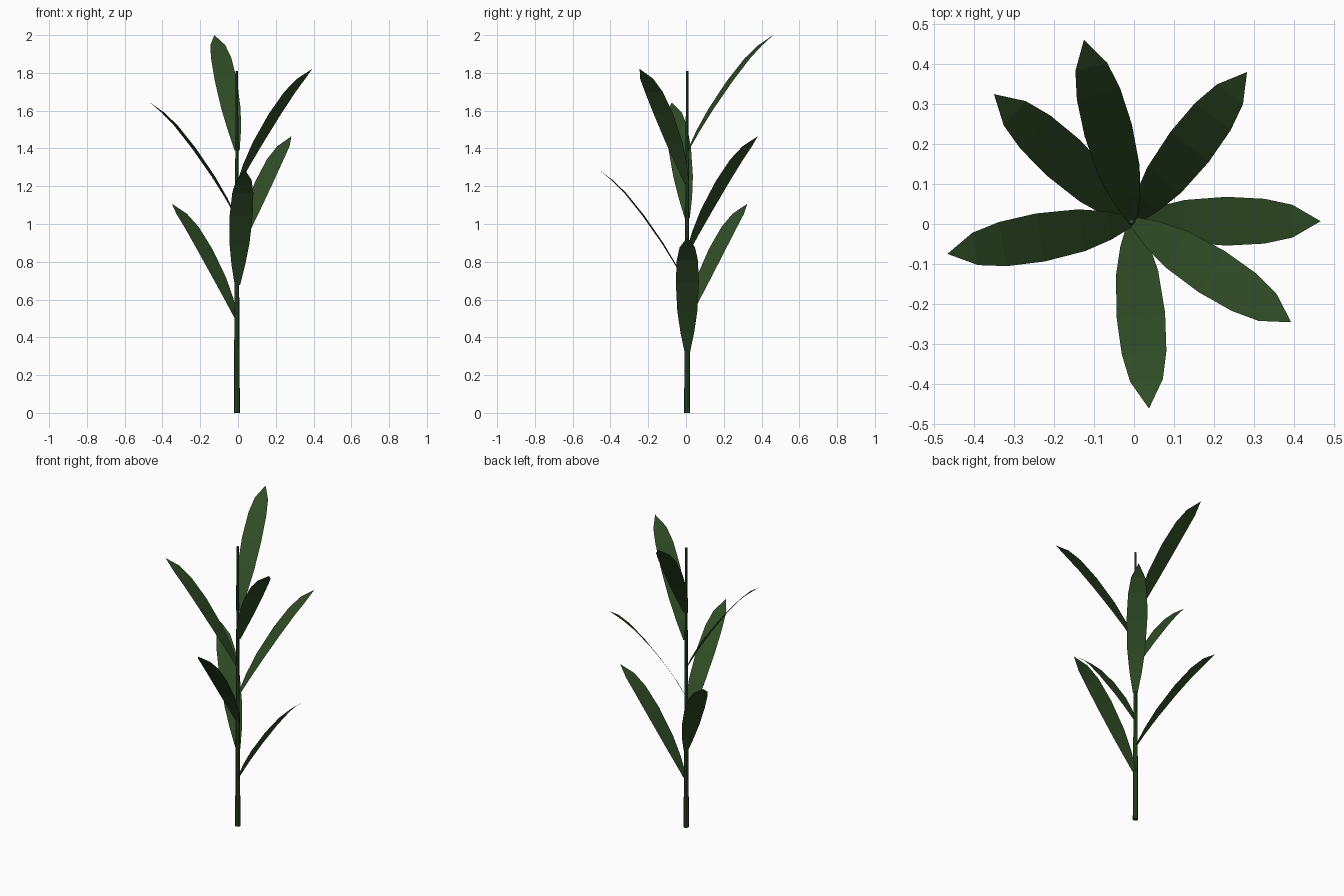
import bpy, bmesh, math
from mathutils import Vector

if "Cube" in bpy.data.objects:
    bpy.data.objects.remove(bpy.data.objects["Cube"])

CENTRE = Vector((-0.0035, 0.007, 0.0))

green = bpy.data.materials.new("leaf green")
green.diffuse_color = (0.029, 0.073, 0.019, 1)
green.use_nodes = True
green.node_tree.nodes["Principled BSDF"].inputs["Base Color"].default_value = green.diffuse_color


def add_object(name, bm):
    mesh = bpy.data.meshes.new(name)
    bm.to_mesh(mesh)
    bm.free()
    mesh.materials.append(green)
    obj = bpy.data.objects.new(name, mesh)
    bpy.context.collection.objects.link(obj)
    return obj


# Stem: slim tapered cylinder
bm = bmesh.new()
bmesh.ops.create_cone(bm, cap_ends=True, segments=8, radius1=0.016,
                      radius2=0.006, depth=1.81)
bmesh.ops.translate(bm, verts=bm.verts, vec=(-0.006, 0.006, 0.905))
add_object("stem", bm)

# Leaf shape: distance from stem, rise, half width
LEAF = [(0.004, 0.0, 0.014), (0.06, 0.105, 0.036), (0.13, 0.22, 0.053),
        (0.235, 0.37, 0.061), (0.33, 0.488, 0.056), (0.40, 0.557, 0.041),
        (0.4705, 0.61, 0.0)]


def leaf(index):
    angle = math.radians(137.5 * index)
    out = Vector((math.cos(angle), math.sin(angle), 0))
    side = Vector((-out.y, out.x, 0))
    base = CENTRE + Vector((0, 0, 0.319 + 0.1785 * index))
    bm = bmesh.new()
    rows = []
    for r, rise, w in LEAF:
        p = base + out * r + Vector((0, 0, rise))
        if w:
            rows.append([bm.verts.new(p - side * w), bm.verts.new(p + side * w)])
        else:
            rows.append([bm.verts.new(p)])
    for a, b in zip(rows, rows[1:]):
        bm.faces.new([a[0]] + b + [a[1]])
    # faces point upward
    for f in bm.faces:
        f.normal_update()
        if f.normal.z < 0:
            f.normal_flip()
    add_object(f"leaf_{index + 1}", bm)


# Leaves: spiral up the stem by the golden angle
for i in range(7):
    leaf(i)
